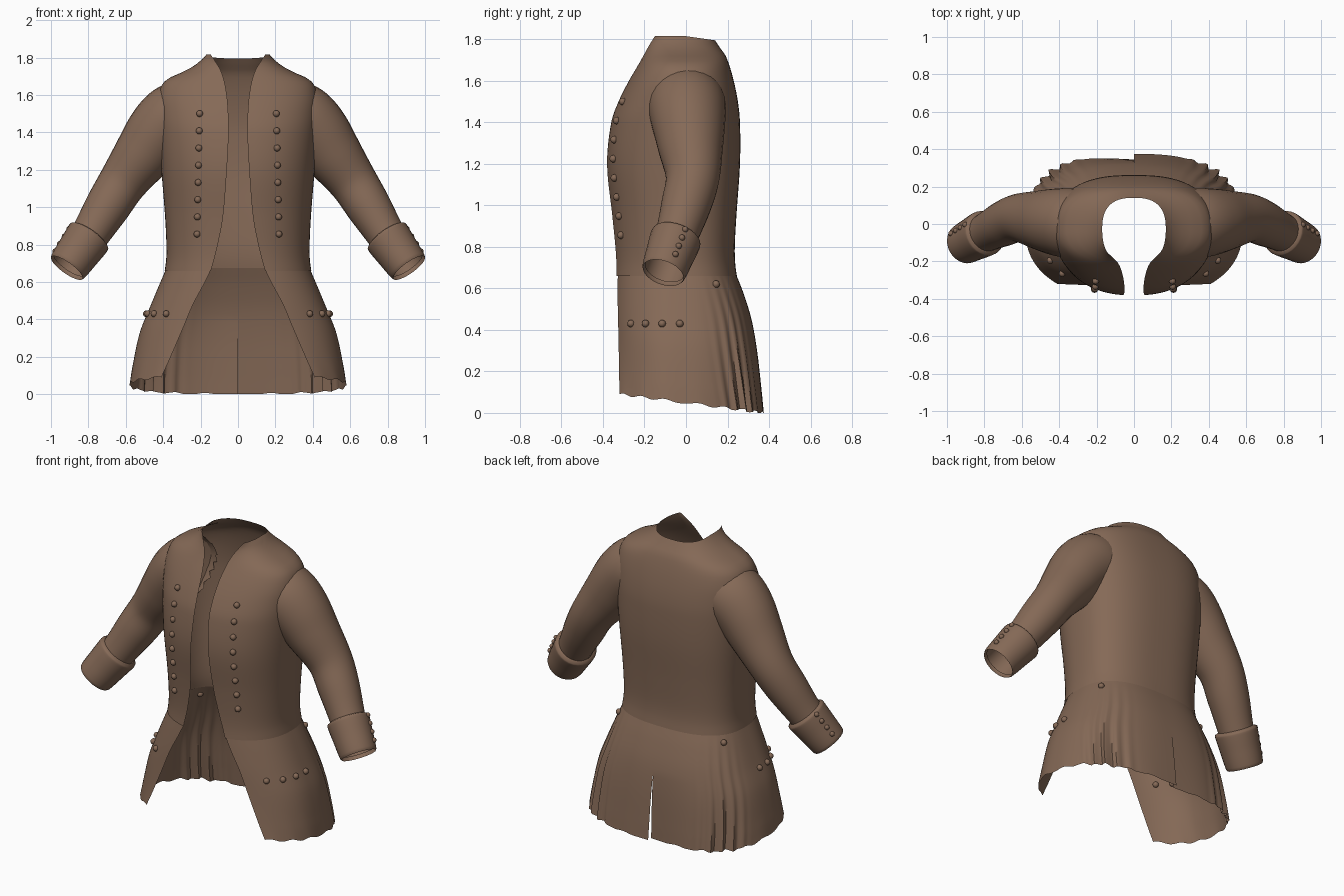
import bpy, bmesh, math
from mathutils import Vector

if "Cube" in bpy.data.objects:
    bpy.data.objects.remove(bpy.data.objects["Cube"])

cloth = bpy.data.materials.new("brown cloth")
cloth.diffuse_color = (0.235, 0.142, 0.094, 1)
cloth.use_nodes = True
cloth.node_tree.nodes["Principled BSDF"].inputs["Base Color"].default_value = cloth.diffuse_color


def table(rows, t):
    """Smooth interpolation of rows (key, values...) at key t."""
    t = min(max(t, rows[0][0]), rows[-1][0])
    i = 0
    while i < len(rows) - 2 and t > rows[i + 1][0]:
        i += 1
    a, b = rows[i], rows[i + 1]
    p, q = rows[max(i - 1, 0)], rows[min(i + 2, len(rows) - 1)]
    h = b[0] - a[0]
    s = (t - a[0]) / h
    out = []
    for k in range(1, len(a)):
        ma = (b[k] - p[k]) / (b[0] - p[0]) * h
        mb = (q[k] - a[k]) / (q[0] - a[0]) * h
        out.append((2*s**3 - 3*s*s + 1) * a[k] + (s**3 - 2*s*s + s) * ma
                   + (3*s*s - 2*s**3) * b[k] + (s**3 - s*s) * mb)
    return out


# Body sections: height, half width, front y, back y, half gap of the front opening
TORSO = [(0.66, .392, -.335, .245, .145), (0.72, .384, -.335, .237, .128),
         (0.80, .383, -.34, .235, .108), (0.95, .39, -.355, .243, .08),
         (1.2, .41, -.38, .26, .06), (1.4, .425, -.36, .26, .05),
         (1.5, .43, -.325, .25, .052), (1.6, .425, -.275, .23, .06),
         (1.68, .385, -.228, .207, .075), (1.73, .28, -.20, .187, .092),
         (1.77, .215, -.178, .165, .115), (1.815, .17, -.15, .14, .145)]
SKIRT = [(0.0, .58, -.32, .375, .41), (0.1, .565, -.322, .365, .37),
         (0.3, .525, -.325, .342, .295), (0.45, .47, -.328, .315, .24),
         (0.58, .42, -.33, .275, .18), (0.675, .382, -.328, .238, .14)]
YC, NF, NB = -0.03, 2.3, 2.6
WAIST = 0.675


def depths(sec):
    w, yf, yb, g = sec
    return (YC - yf) / (1 - (g / w) ** NF) ** (1 / NF), yb - YC


def section_point(sec, u):
    """Point on the half section, u = 0 at the front edge, 1 at centre back."""
    w, g = sec[0], sec[3]
    df, db = depths(sec)
    a0 = math.asin((g / w) ** (NF / 2))
    a = a0 + (math.pi - a0) * u
    s, c = max(math.sin(a), 0), math.cos(a)
    n, d = (NF, df) if c > 0 else (NB, db)
    return w * s ** (2 / n), YC - math.copysign(d * abs(c) ** (2 / n), c)


def inside(p):
    """True when a point lies well inside the torso."""
    w, yf, yb, g = sec = table(TORSO, p.z)
    df, db = depths(sec)
    d, n = (df, NF) if p.y < YC else (db, NB)
    return (abs(p.x) / w) ** n + (abs(p.y - YC) / d) ** n < 0.9 and p.z < 1.75


def finish(bm, name, angle=50):
    me = bpy.data.meshes.new(name)
    bm.to_mesh(me)
    bm.free()
    ob = bpy.data.objects.new(name, me)
    bpy.context.collection.objects.link(ob)
    me.materials.append(cloth)
    bpy.ops.object.select_all(action='DESELECT')
    ob.select_set(True)
    bpy.context.view_layer.objects.active = ob
    bpy.ops.object.shade_smooth_by_angle(angle=math.radians(angle))
    return ob


def grid(bm, rows, flip=False, cyclic=False):
    vs = [[bm.verts.new(p) for p in r] for r in rows]
    n = len(rows[0])
    for a, b in zip(vs, vs[1:]):
        for i in range(n if cyclic else n - 1):
            j = (i + 1) % n
            f = [a[i], a[j], b[j], b[i]]
            bm.faces.new(f[::-1] if flip else f)


# Bodice: both halves meet at the centre back
bm = bmesh.new()
for s in (1, -1):
    rows = []
    for k in range(49):
        z = 0.66 + 1.155 * k / 48
        sec = table(TORSO, z)
        row = []
        for i in range(41):
            x, y = section_point(sec, i / 40)
            dip = 0.02 * max(0, (z - 1.72) / 0.095) * max(0, y / 0.14)
            row.append((s * x, y, z - dip))
        rows.append(row)
    grid(bm, rows, flip=s < 0)
bmesh.ops.remove_doubles(bm, verts=bm.verts, dist=0.0005)
finish(bm, "bodice")


def hem(y):
    return 0.09 * (0.375 - y) / 0.695


# Skirt: flared, pleated at the side back, with a lapped vent at centre back
bm = bmesh.new()
for s in (1, -1):
    rows = []
    for k in range(31):
        v = k / 30
        sec = table(SKIRT, WAIST * v)
        row = []
        for i in range(81):
            u = i / 80
            x, y = section_point(sec, u)
            p = Vector((x, y, 0))
            band = max(0, 1 - abs(u - 0.68) / 0.18)
            p *= 1 + 0.035 * band * (1 - v) * math.sin(u * 95)
            z = WAIST * v + (1 - v) * hem(y) + (1 - v) ** 6 * 0.006 * math.sin(u * 50)
            if s < 0 and v < 0.6:
                p.y -= 0.03 * max(0, (u - 0.8) / 0.2) * (1 - v / 0.6)
            row.append((s * p.x, p.y, max(z, 0)))
        rows.append(row)
    grid(bm, rows, flip=s < 0)
bmesh.ops.remove_doubles(bm, verts=bm.verts, dist=0.0005)
finish(bm, "skirt")


def tube(bm, path, steps, sides=28, cut=False):
    """Tube along rows (t, x, y, z, radius)."""
    t0, t1 = path[0][0], path[-1][0]
    samples = [table(path, t0 + (t1 - t0) * k / steps) for k in range(steps + 1)]
    rows = []
    for k, (x, y, z, r) in enumerate(samples):
        a, b = samples[max(k - 1, 0)], samples[min(k + 1, steps)]
        tan = (Vector(b[:3]) - Vector(a[:3])).normalized()
        e1 = (Vector((0, 1, 0)) - tan * tan.y).normalized()
        e2 = tan.cross(e1)
        rows.append([Vector((x, y, z)) + r * (math.cos(q) * e1 + math.sin(q) * e2)
                     for q in (2 * math.pi * i / sides for i in range(sides))])
    grid(bm, rows, cyclic=True)
    if cut:
        bad = [f for f in bm.faces if all(inside(v.co) for v in f.verts)]
        bmesh.ops.delete(bm, geom=bad, context='FACES')


def mirrored(bm):
    d = bmesh.ops.duplicate(bm, geom=bm.verts[:] + bm.edges[:] + bm.faces[:])["geom"]
    for g in d:
        if isinstance(g, bmesh.types.BMVert):
            g.co.x *= -1
    bmesh.ops.reverse_faces(bm, faces=[g for g in d if isinstance(g, bmesh.types.BMFace)])


# Sleeves
bm = bmesh.new()
tube(bm, [(0, .27, .0, 1.50, .185), (1, .345, .005, 1.47, .188), (2, .42, .012, 1.40, .178),
          (3, .505, .022, 1.285, .158), (4, .615, .032, 1.135, .130), (5, .70, .0, 1.0, .120),
          (6, .80, -.05, .84, .102), (7, .905, -.103, .69, .098)], 42, cut=True)
mirrored(bm)
finish(bm, "sleeves")

# Turned-back cuffs
bm = bmesh.new()
A, B = Vector((.79, -.045, .85)), Vector((.915, -.11, .675))
tube(bm, [(t, *A.lerp(B, t), r) for t, r in
          ((0, .102), (.03, .12), (.08, .124), (.5, .117), (.95, .108), (1, .102))], 24)
mirrored(bm)
finish(bm, "cuffs", 60)


def button(bm, p, r=0.018):
    for s in (1, -1):
        d = bmesh.ops.create_uvsphere(bm, u_segments=12, v_segments=8, radius=r)
        bmesh.ops.translate(bm, verts=d["verts"], vec=(s * p[0], p[1], p[2]))


# Front buttons, set on the bodice surface
bm = bmesh.new()
for k in range(8):
    z, x = 1.5 - 0.092 * k, 0.205 + 0.002 * k
    sec = table(TORSO, z)
    button(bm, (x, YC - depths(sec)[0] * (1 - (x / sec[0]) ** NF) ** (1 / NF) - .004, z))
finish(bm, "front_buttons")

# Pocket and back hip buttons, set on the skirt surface
bm = bmesh.new()
for y, z in ((-.265, .43), (-.195, .43), (-.115, .43), (-.03, .43), (.145, .62)):
    h = hem(y)
    sec = table(SKIRT, (z - h) / (1 - h / WAIST))
    df, db = depths(sec)
    d, n = (df, NF) if y < YC else (db, NB)
    x = sec[0] * (1 - (abs(y - YC) / d) ** n) ** (1 / n)
    button(bm, (x + .004, y, z))
finish(bm, "skirt_buttons")

# Cuff buttons in a row on the outer side
bm = bmesh.new()
for k in range(4):
    t = 0.12 + 0.22 * k
    button(bm, A.lerp(B, t) + Vector((.8, .4, .45)).normalized() * (.124 - .014 * t), .015)
finish(bm, "cuff_buttons")
